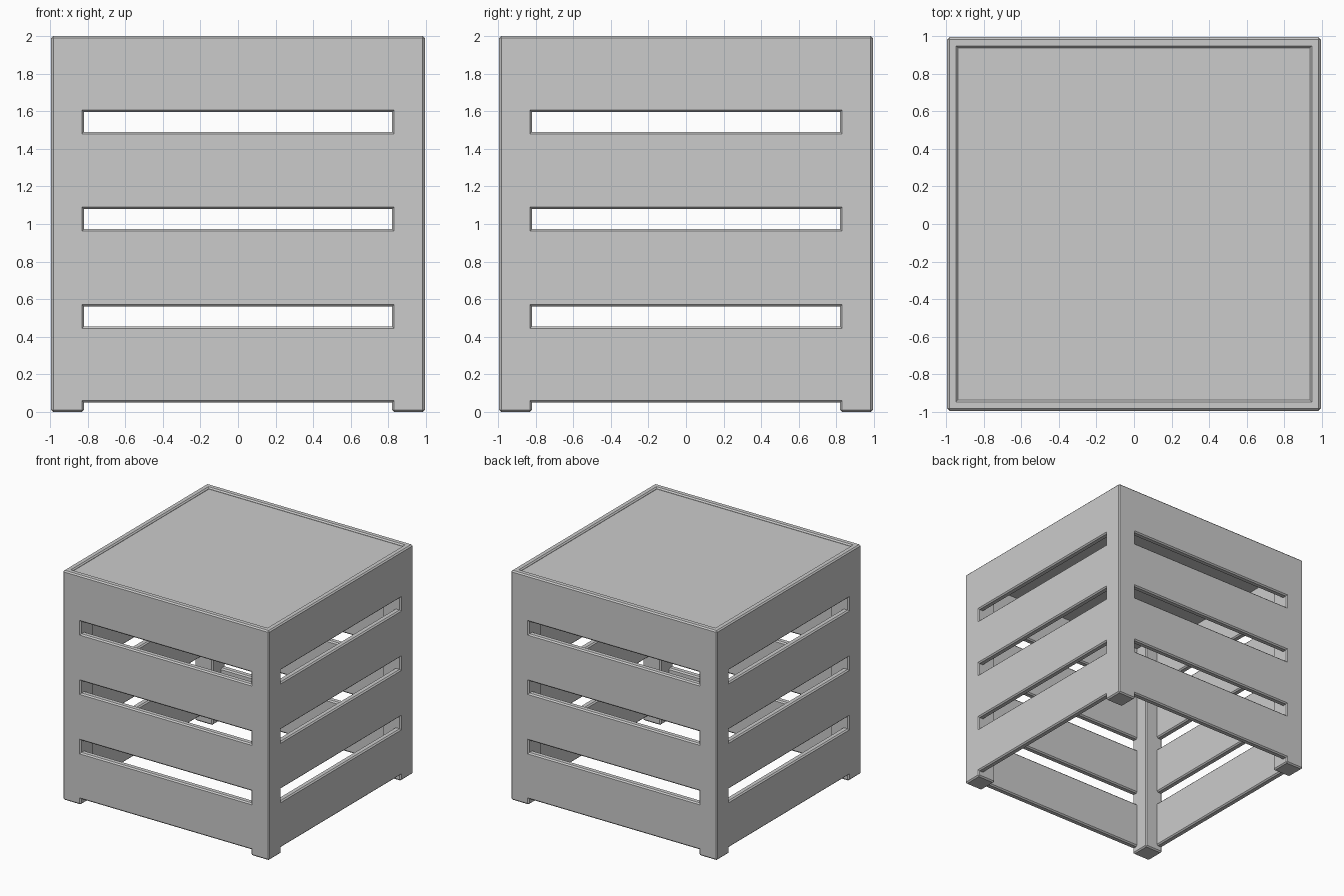
import bpy, bmesh

if "Cube" in bpy.data.objects:
    bpy.data.objects.remove(bpy.data.objects["Cube"])

OUT, INN, POST = 0.994, 0.937, 0.82        # outer face, board inner face, post inner face
UNDER, PANEL, TOP = 1.94, 1.986, 2.0       # lid underside, recessed lid surface, rim
FOOT, BEVEL = 0.05, 0.011
SLOTS = [(c - 0.053, c + 0.053) for c in (0.508, 1.026, 1.543)]

XS = [-OUT, -INN, -POST, POST, INN, OUT]
ZS = [0, FOOT] + [z for s in SLOTS for z in s] + [UNDER, PANEL, TOP]


def solid(x, y, z):
    """True where the crate has material."""
    x, y = abs(x), abs(y)
    if max(x, y) > OUT or z < 0 or z > TOP:
        return False
    if z > PANEL:                          # rim around the lid
        return max(x, y) > INN
    if z > UNDER:                          # lid
        return True
    if min(x, y) > POST:                   # corner posts and feet
        return True
    if z < FOOT or any(a < z < b for a, b in SLOTS):
        return False                       # openings
    return max(x, y) > INN                 # boards


def mids(c):
    return [(a + b) / 2 for a, b in zip(c, c[1:])]


# Crate shell: boundary faces of the solid cells
bm = bmesh.new()
axes = [XS, XS, ZS]
centres = [[c[0] - 1] + mids(c) + [c[-1] + 1] for c in axes]
verts = {}


def vert(idx):
    if idx not in verts:
        verts[idx] = bm.verts.new([axes[k][idx[k]] for k in range(3)])
    return verts[idx]


for a in range(3):
    b, c = (a + 1) % 3, (a + 2) % 3
    for i in range(len(axes[a])):
        for j in range(len(axes[b]) - 1):
            for k in range(len(axes[c]) - 1):
                p = [0, 0, 0]
                p[b], p[c] = centres[b][j + 1], centres[c][k + 1]
                p[a] = centres[a][i]
                low = solid(*p)
                p[a] = centres[a][i + 1]
                if low == solid(*p):
                    continue
                quad = []
                for dj, dk in ((0, 0), (1, 0), (1, 1), (0, 1)):
                    idx = [0, 0, 0]
                    idx[a], idx[b], idx[c] = i, j + dj, k + dk
                    quad.append(vert(tuple(idx)))
                bm.faces.new(quad if low else quad[::-1])

# Chamfer the outward edges
bm.normal_update()
edges = [e for e in bm.edges if e.is_manifold and e.calc_face_angle_signed() > 0.5]
bmesh.ops.bevel(bm, geom=edges, offset=BEVEL, segments=1, affect='EDGES',
                profile=0.5, clamp_overlap=True)
bm.normal_update()

mesh = bpy.data.meshes.new("slatted_crate")
bm.to_mesh(mesh)
bm.free()
crate = bpy.data.objects.new("slatted_crate", mesh)
bpy.context.collection.objects.link(crate)
